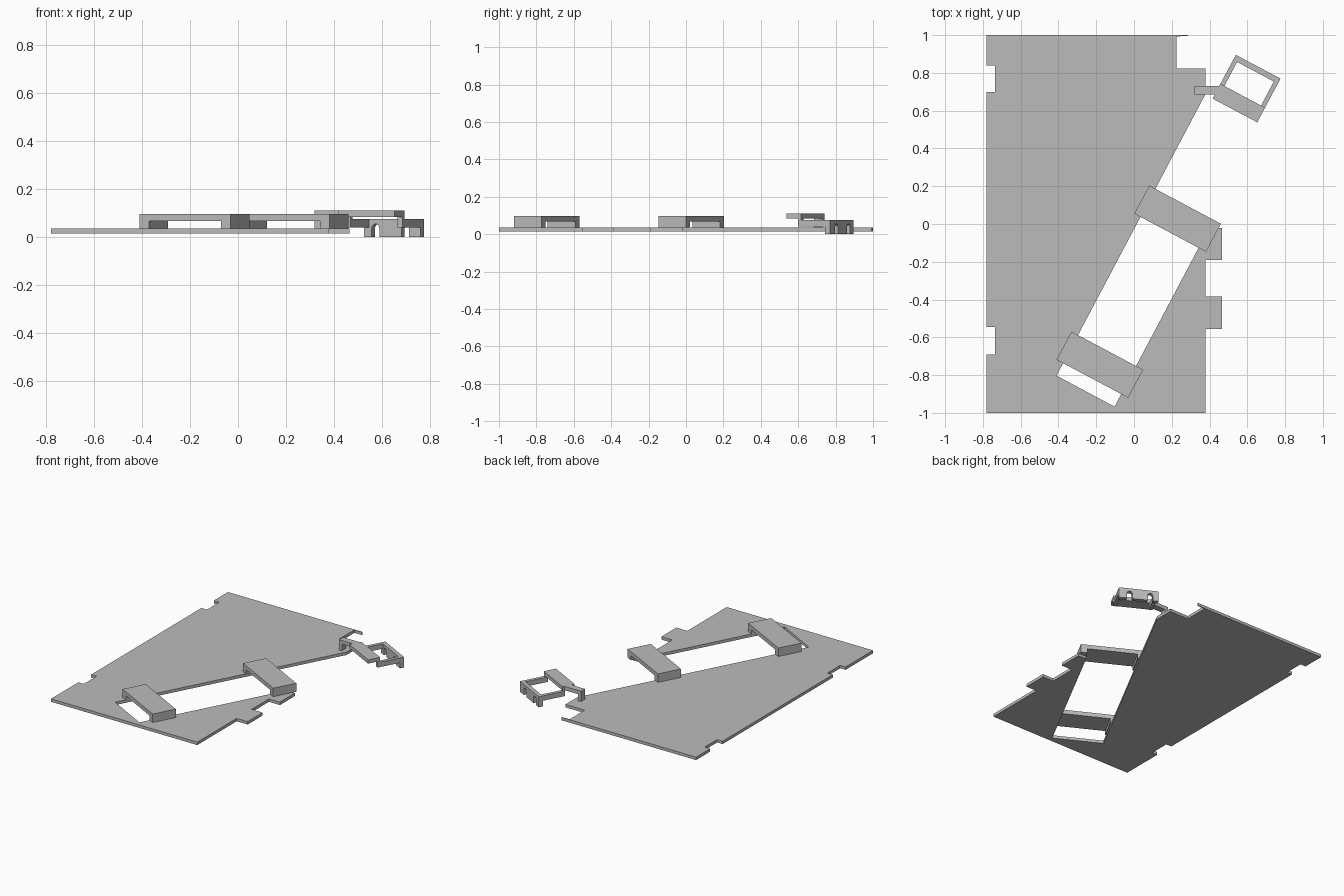
import bpy, bmesh, math
from mathutils import Matrix, Vector

if "Cube" in bpy.data.objects:
    bpy.data.objects.remove(bpy.data.objects["Cube"])

grey = bpy.data.materials.new("light_grey")
grey.diffuse_color = (0.5, 0.5, 0.5, 1)
grey.use_nodes = True
grey.node_tree.nodes["Principled BSDF"].inputs["Base Color"].default_value = grey.diffuse_color
TILT = math.radians(-28)   # slot, bridges and clip share this angle


def prism(name, pts, depth, matrix=Matrix()):
    """Extrude a flat outline upward by depth, then place it."""
    bm = bmesh.new()
    face = bm.faces.new([bm.verts.new((x, y, 0)) for x, y in pts])
    ext = bmesh.ops.extrude_face_region(bm, geom=[face])
    moved = [g for g in ext["geom"] if isinstance(g, bmesh.types.BMVert)]
    bmesh.ops.translate(bm, verts=moved, vec=(0, 0, depth))
    bmesh.ops.recalc_face_normals(bm, faces=bm.faces)
    bm.transform(matrix)
    mesh = bpy.data.meshes.new(name)
    bm.to_mesh(mesh)
    bm.free()
    mesh.materials.append(grey)
    obj = bpy.data.objects.new(name, mesh)
    bpy.context.collection.objects.link(obj)
    return obj


def box(name, x0, x1, y0, y1, z0, z1, frame=Matrix()):
    pts = [(x0, y0), (x1, y0), (x1, y1), (x0, y1)]
    return prism(name, pts, z1 - z0, frame @ Matrix.Translation((0, 0, z0)))


def tilted(x, y, z=0):
    return Matrix.Translation((x, y, z)) @ Matrix.Rotation(TILT, 4, 'Z')


# Standing profile: local x along, local y up, extruded toward -y
UPRIGHT = Matrix.Rotation(math.pi / 2, 4, 'X')

# Base plate with edge notches, two tabs and the open slanted slot
plate = [
    (-0.78, -1), (0.378, -1), (0.378, -0.555), (0.465, -0.555),
    (0.465, -0.385), (0.378, -0.385), (0.378, -0.19), (0.465, -0.19),
    (0.465, -0.02), (0.398, -0.02), (-0.103, -0.967), (-0.41, -0.803),
    (0.378, 0.687), (0.378, 0.823), (0.225, 0.823), (0.225, 0.993),
    (0.285, 0.996), (0.285, 1), (-0.78, 1), (-0.78, 0.84),
    (-0.737, 0.84), (-0.737, 0.70), (-0.78, 0.70), (-0.78, -0.545),
    (-0.737, -0.545), (-0.737, -0.69), (-0.78, -0.69)]
prism("base_plate", plate, 0.021, Matrix.Translation((0, 0, 0.015)))

# Two bridges across the slot, each a U-shaped profile with legs down
H, L, T = 0.215, 0.045, 0.061
bridge = [(-H, 0), (-H + L, 0), (-H + L, 0.031), (H - L, 0.031),
          (H - L, 0), (H, 0), (H, T), (-H, T)]
for name, cx, cy in (("upper_bridge", 0.231, 0.028), ("lower_bridge", -0.181, -0.745)):
    prism(name, bridge, 0.168,
          tilted(cx, cy, 0.036) @ Matrix.Translation((0, 0.084, 0)) @ UPRIGHT)

# Clip: local origin at its front left corner, y toward the back
clip = tilted(0.416, 0.664)
W, D = 0.268, 0.262
box("clip_bar", 0, W, 0, 0.088, 0.083, 0.11, clip)
for side, x in (("left", 0), ("right", W - 0.024)):
    box(f"clip_{side}_rail", x, x + 0.024, 0.07, D - 0.03, 0.04, 0.075, clip)
    box(f"clip_{side}_post", x, x + 0.024, 0.07, 0.088, 0.075, 0.083, clip)

# Back wall of the clip with two round-topped openings
r = 0.018
wall = [(0, 0)]
for cx in (0.055, 0.195):
    wall.append((cx - r, 0))
    for i in range(9):
        a = math.pi * (1 - i / 8)
        wall.append((cx + r * math.cos(a), 0.037 + r * math.sin(a)))
    wall.append((cx + r, 0))
wall += [(W, 0), (W, 0.075), (0, 0.075)]
prism("clip_back_wall", wall, 0.03, clip @ Matrix.Translation((0, D, 0)) @ UPRIGHT)

# Arm carrying the clip, with a leg down to the plate
box("arm", 0.32, 0.45, 0.685, 0.73, 0.083, 0.11)
box("arm_leg", 0.32, 0.343, 0.685, 0.73, 0.03, 0.083)
